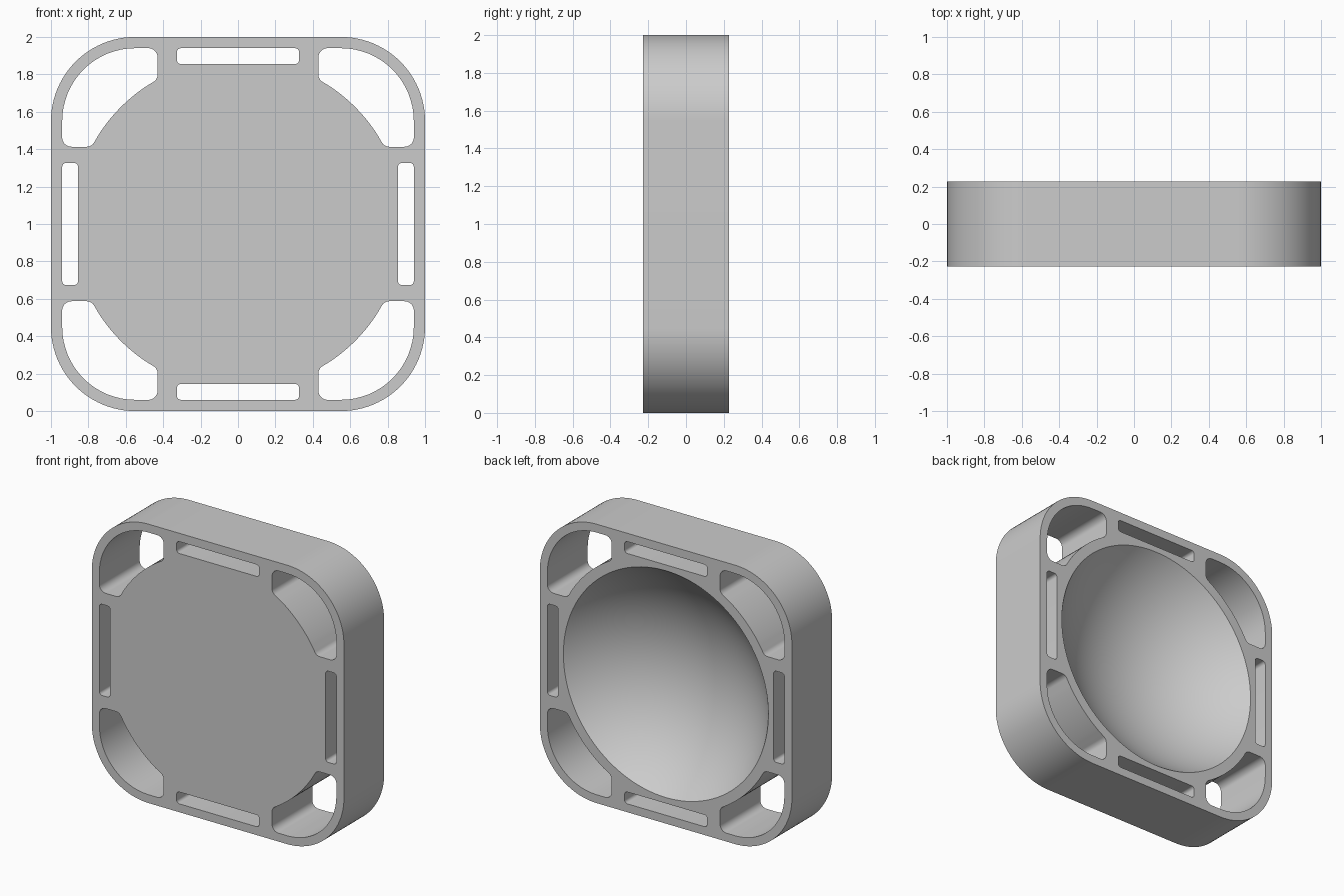
import bpy, bmesh, math
from mathutils import Vector, Matrix

cube = bpy.data.objects.get("Cube")
if cube:
    bpy.data.objects.remove(cube, do_unlink=True)

HALF_DEPTH = 0.228
WALL = 0.06
INNER = 1 - WALL
CORNER = 0.45
BOWL_RADIUS, BOWL_DEPTH = 0.813, 0.40
WEB_RADIUS = 0.885

grey = bpy.data.materials.new("plain grey")
grey.use_nodes = True
grey.diffuse_color = (0.6, 0.6, 0.6, 1)
grey.node_tree.nodes["Principled BSDF"].inputs["Base Color"].default_value = (0.6, 0.6, 0.6, 1)


def rounded(corners, steps):
    """Outline from (x, z, fillet radius) corners."""
    out = []
    for i, (x, z, r) in enumerate(corners):
        p = Vector((x, z))
        if r == 0:
            out.append(p)
            continue
        a = (Vector(corners[i - 1][:2]) - p).normalized()
        b = (Vector(corners[(i + 1) % len(corners)][:2]) - p).normalized()
        half = a.angle(b) / 2
        centre = p + (a + b).normalized() * (r / math.sin(half))
        start = p + a * (r / math.tan(half)) - centre
        end = p + b * (r / math.tan(half)) - centre
        sweep = start.angle_signed(end)
        for k in range(steps + 1):
            out.append(centre + Matrix.Rotation(-sweep * k / steps, 2) @ start)
    return out


def rectangle(x0, x1, z0, z1, r, steps):
    return rounded([(x0, z0, r), (x1, z0, r), (x1, z1, r), (x0, z1, r)], steps)


def prisms(name, outlines, depth):
    """One object holding an upright prism for each outline."""
    bm = bmesh.new()
    for outline in outlines:
        face = bm.faces.new([bm.verts.new((p.x, -depth, p.y + 1)) for p in outline])
        made = bmesh.ops.extrude_face_region(bm, geom=[face])["geom"]
        bmesh.ops.translate(bm, vec=(0, 2 * depth, 0),
                            verts=[v for v in made if isinstance(v, bmesh.types.BMVert)])
    bmesh.ops.recalc_face_normals(bm, faces=bm.faces)
    return finish(name, bm)


def finish(name, bm):
    mesh = bpy.data.meshes.new(name)
    bm.to_mesh(mesh)
    bm.free()
    mesh.materials.append(grey)
    obj = bpy.data.objects.new(name, mesh)
    bpy.context.collection.objects.link(obj)
    return obj


def cut(target, cutter):
    cutter.hide_render = True
    mod = target.modifiers.new("cut", "BOOLEAN")
    mod.operation = "DIFFERENCE"
    mod.solver = "EXACT"
    mod.object = cutter
    bpy.context.view_layer.objects.active = target
    bpy.ops.object.modifier_apply(modifier=mod.name)
    bpy.data.objects.remove(cutter, do_unlink=True)


# Rounded square block
block = prisms("bowl_block", [rectangle(-1, 1, -1, 1, CORNER, 24)], HALF_DEPTH)

# Narrow slots along the four sides
slots = []
for s in (-1, 1):
    lo, hi = sorted((s * 0.855, s * INNER))
    slots.append(rectangle(lo, hi, -0.327, 0.327, 0.022, 6))
    slots.append(rectangle(-0.327, 0.327, lo, hi, 0.022, 6))

# Curved corner openings that follow the bowl
side, base = 0.43, 0.413
first, last = math.asin(base / WEB_RADIUS), math.acos(side / WEB_RADIUS)
corners = [(side, INNER, 0.05), (INNER, INNER, CORNER - WALL), (INNER, base, 0.05)]
for k in range(21):
    if k in (1, 2, 18, 19):
        continue  # leave room for the tip fillets
    a = first + (last - first) * k / 20
    fillet = 0.045 if k in (0, 20) else 0
    corners.append((WEB_RADIUS * math.cos(a), WEB_RADIUS * math.sin(a), fillet))
opening = rounded(corners, 16)
for sx in (-1, 1):
    for sz in (-1, 1):
        slots.append([Vector((p.x * sx, p.y * sz)) for p in opening])
cut(block, prisms("slot_cutter", slots, HALF_DEPTH + 0.1))

# Shallow spherical bowl in the back
radius = (BOWL_RADIUS ** 2 + BOWL_DEPTH ** 2) / (2 * BOWL_DEPTH)
bm = bmesh.new()
bmesh.ops.create_uvsphere(
    bm, u_segments=128, v_segments=96, radius=radius,
    matrix=Matrix.Translation((0, HALF_DEPTH - BOWL_DEPTH + radius, 1))
    @ Matrix.Rotation(math.pi / 2, 4, "X"))
cut(block, finish("bowl_cutter", bm))

# Smooth curves with crisp edges
bpy.ops.object.select_all(action="DESELECT")
block.select_set(True)
bpy.context.view_layer.objects.active = block
bpy.ops.object.shade_smooth_by_angle(angle=math.radians(30))
